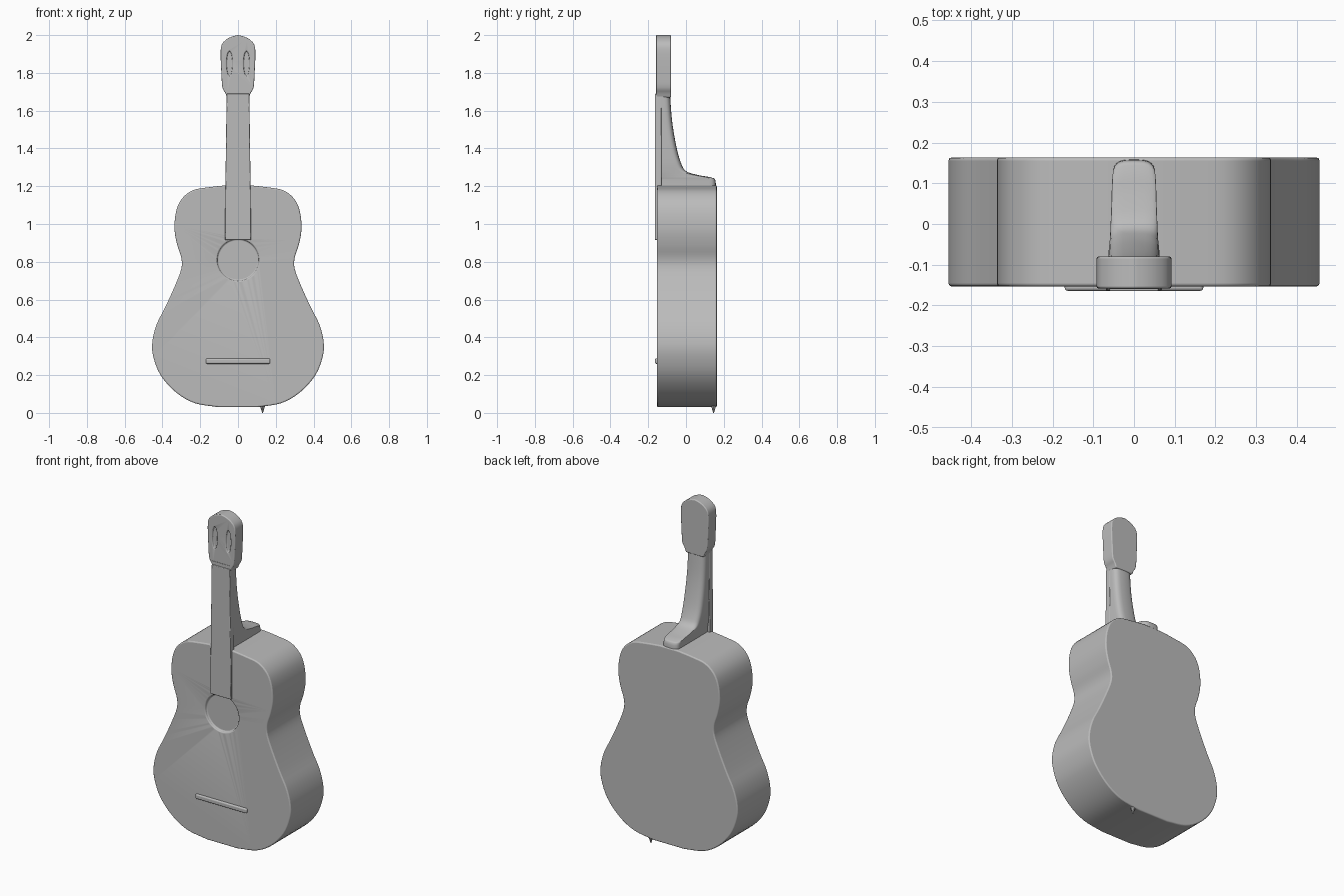
import bpy, bmesh, math
from mathutils import Vector

cube = bpy.data.objects.get("Cube")
if cube:
    bpy.data.objects.remove(cube, do_unlink=True)

grey = bpy.data.materials.new("plain_grey")
grey.use_nodes = True
COLOUR = (0.5, 0.5, 0.5, 1)
grey.diffuse_color = COLOUR
grey.node_tree.nodes["Principled BSDF"].inputs["Base Color"].default_value = COLOUR


def finish(name, bm, bevel=0, segments=3, angle=40):
    """Turn a bmesh into a smooth-shaded object, optionally with soft edges."""
    bmesh.ops.recalc_face_normals(bm, faces=bm.faces)
    mesh = bpy.data.meshes.new(name)
    bm.to_mesh(mesh)
    bm.free()
    mesh.materials.append(grey)
    ob = bpy.data.objects.new(name, mesh)
    bpy.context.collection.objects.link(ob)
    if bevel:
        mod = ob.modifiers.new("soft_edges", "BEVEL")
        mod.width, mod.segments = bevel, segments
        mod.limit_method, mod.angle_limit = "ANGLE", math.radians(50)
    bpy.ops.object.select_all(action="DESELECT")
    ob.select_set(True)
    bpy.context.view_layer.objects.active = ob
    bpy.ops.object.shade_smooth_by_angle(angle=math.radians(angle))
    return ob


def smooth_line(pts, steps):
    """Catmull-Rom curve through the points."""
    p = [Vector(q) for q in pts]
    p = [p[0] * 2 - p[1]] + p + [p[-1] * 2 - p[-2]]
    out = []
    for a, b, c, d in zip(p, p[1:], p[2:], p[3:]):
        for i in range(steps):
            t = i / steps
            out.append((b * 2 + (c - a) * t + (a * 2 - b * 5 + c * 4 - d) * t**2
                        + (b * 3 - a - c * 3 + d) * t**3) / 2)
    return out + [p[-2]]


def slab(name, half, front, back, bevel=0, segments=3):
    """Mirror a right-hand (x, z) outline and extrude it from front to back."""
    outline = list(half) + [(-x, z) for x, z in reversed(half) if x > 0.001]
    bm = bmesh.new()
    face = bm.faces.new([bm.verts.new((x, front, z)) for x, z in outline])
    moved = bmesh.ops.extrude_face_region(bm, geom=[face])["geom"]
    bmesh.ops.translate(bm, vec=(0, back - front, 0),
                        verts=[v for v in moved if isinstance(v, bmesh.types.BMVert)])
    return finish(name, bm, bevel, segments)


def carve(target, cutter):
    """Boolean-cut a hidden helper out of the target, ahead of its other modifiers."""
    cutter.hide_render = True
    cutter.hide_set(True)
    cutter.display_type = "WIRE"
    mod = target.modifiers.new("cut", "BOOLEAN")
    mod.operation, mod.object, mod.solver = "DIFFERENCE", cutter, "EXACT"


def round_outline(rx, rz, z, count=40):
    return [(rx * math.sin(math.pi * i / count), z - rz * math.cos(math.pi * i / count))
            for i in range(count + 1)]


# Waisted body
body_half = smooth_line([
    (0.10, 0.03), (0.23, 0.052), (0.33, 0.11), (0.41, 0.20), (0.449, 0.30),
    (0.453, 0.38), (0.43, 0.47), (0.385, 0.56), (0.335, 0.67), (0.301, 0.76),
    (0.30, 0.82), (0.322, 0.89), (0.336, 0.97), (0.329, 1.06), (0.30, 1.13),
    (0.24, 1.178), (0.15, 1.195), (0.06, 1.205)], 4)
body = slab("body", body_half, -0.153, 0.163, 0.015)

# Shallow sound hole
hole = slab("sound_hole_cutter", round_outline(0.11, 0.11, 0.81), -0.25, -0.138)
carve(body, hole)

# Bridge
slab("bridge", [(0.17, 0.26), (0.17, 0.288)], -0.164, -0.14, 0.007)

# Fingerboard
slab("fingerboard", [(0.069, 0.915), (0.066, 1.25), (0.06, 1.69)], -0.165, -0.13, 0.004)

# Neck and heel: stacked D-shaped sections (height, back depth, half width)
sections = smooth_line([
    (1.12, 0.155, 0.052), (1.225, 0.157, 0.052), (1.246, 0.135, 0.054),
    (1.258, 0.07, 0.056), (1.28, 0.0, 0.059), (1.33, -0.029, 0.062),
    (1.42, -0.053, 0.062), (1.55, -0.074, 0.06), (1.71, -0.086, 0.059)], 4)
bm = bmesh.new()
rings = []
for z, back, width in sections:
    front, r = -0.16, 0.035
    ring = [bm.verts.new((-width, front, z)), bm.verts.new((width, front, z))]
    for i in range(13):
        a = math.pi * i / 12
        c, s = math.cos(a), math.sin(a)
        ring.append(bm.verts.new((width * math.copysign(abs(c) ** 0.6, c),
                                  back - r + r * s ** 0.8 if s > 0.001 else back - r, z)))
    rings.append(ring)
for low, high in zip(rings, rings[1:]):
    for i in range(len(low)):
        j = (i + 1) % len(low)
        bm.faces.new((low[i], low[j], high[j], high[i]))
bm.faces.new(rings[0])
bm.faces.new(rings[-1])
finish("neck", bm)

# Headstock with two shallow tuning slots
head_half = smooth_line([
    (0.058, 1.67), (0.068, 1.695), (0.083, 1.725), (0.088, 1.80), (0.092, 1.90),
    (0.086, 1.95), (0.06, 1.978), (0.03, 1.993), (0, 2.0)], 3)
headstock = slab("headstock", head_half, -0.158, -0.08, 0.014)
for side, label in ((1, "left"), (-1, "right")):
    slot = slab(label + "_slot_cutter", round_outline(0.016, 0.065, 1.85, 16), -0.25, -0.146)
    slot.location.x = side * 0.045
    carve(headstock, slot)

# Small pin under the back edge
bm = bmesh.new()
bmesh.ops.create_cone(bm, cap_ends=True, segments=8, radius1=0.002, radius2=0.016, depth=0.045)
bmesh.ops.translate(bm, verts=bm.verts, vec=(0.13, 0.146, 0.0225))
finish("end_pin", bm)

# Carve before softening the edges
for ob in (body, headstock):
    for i, mod in enumerate([m for m in ob.modifiers if m.type == "BOOLEAN"]):
        ob.modifiers.move(ob.modifiers.find(mod.name), i)
